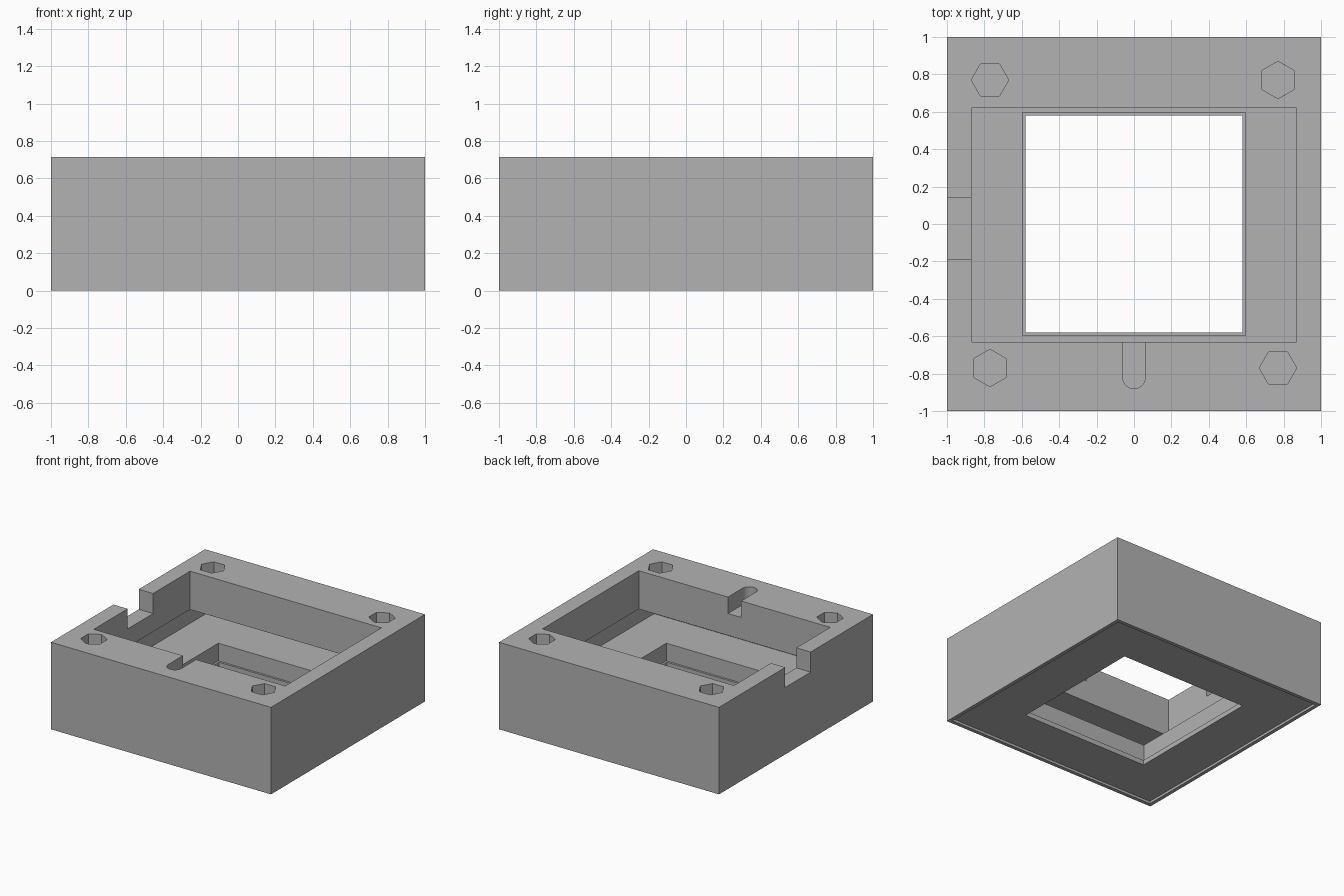
import bpy
import bmesh
from math import cos, sin, pi

cube = bpy.data.objects.get("Cube")
if cube:
    bpy.data.objects.remove(cube, do_unlink=True)

grey = bpy.data.materials.new("plain grey")
grey.use_nodes = True
grey.diffuse_color = (0.45, 0.45, 0.45, 1)
grey.node_tree.nodes["Principled BSDF"].inputs["Base Color"].default_value = (0.45, 0.45, 0.45, 1)


def prism(name, outline, z0, z1):
    """Extrude a counter-clockwise outline from z0 to z1."""
    bm = bmesh.new()
    base = bm.faces.new([bm.verts.new((x, y, z0)) for x, y in outline])
    top = bmesh.ops.extrude_face_region(bm, geom=[base])["geom"]
    verts = [v for v in top if isinstance(v, bmesh.types.BMVert)]
    bmesh.ops.translate(bm, verts=verts, vec=(0, 0, z1 - z0))
    bmesh.ops.recalc_face_normals(bm, faces=bm.faces)
    mesh = bpy.data.meshes.new(name)
    bm.to_mesh(mesh)
    bm.free()
    mesh.materials.append(grey)
    obj = bpy.data.objects.new(name, mesh)
    bpy.context.collection.objects.link(obj)
    return obj


def rect(x0, x1, y0, y1):
    return [(x0, y0), (x1, y0), (x1, y1), (x0, y1)]


def arc(cx, cy, r, start, end, steps):
    angles = [start + (end - start) * i / steps for i in range(steps + 1)]
    return [(cx + r * cos(a), cy + r * sin(a)) for a in angles]


def cut(obj, cutters):
    """Subtract each cutter and remove it."""
    bpy.context.view_layer.objects.active = obj
    for cutter in cutters:
        mod = obj.modifiers.new("cut", 'BOOLEAN')
        mod.operation = 'DIFFERENCE'
        mod.solver = 'EXACT'
        mod.object = cutter
        bpy.ops.object.modifier_apply(modifier=mod.name)
        bpy.data.objects.remove(cutter, do_unlink=True)


HEIGHT = 0.715
LID_UNDERSIDE = 0.40
INNER = 0.97
ABOVE = HEIGHT + 0.1

# Housing: thin outer walls with a thick top
housing = prism("housing", rect(-1, 1, -1, 1), 0, HEIGHT)
cutters = [
    prism("cavity", rect(-INNER, INNER, -INNER, INNER), -0.1, LID_UNDERSIDE),
    prism("window", rect(-0.87, 0.87, -0.63, 0.62), 0.3, ABOVE),
    # Cable notch through the right wall
    prism("notch", rect(-1.1, -0.8, -0.19, 0.14), 0.55, ABOVE),
    # Round-ended slot towards the front
    prism("slot", [(0.06, -0.55), (-0.06, -0.55)]
          + arc(0, -0.82, 0.06, pi, 2 * pi, 16), 0.58, ABOVE),
]
# Hexagonal nut pockets, each turned a quarter from the last
for i, (sx, sy) in enumerate([(1, 1), (-1, 1), (-1, -1), (1, -1)]):
    turn = pi / 2 * (i + 1)
    hexagon = arc(sx * 0.77, sy * 0.77, 0.1, turn, turn + 2 * pi, 6)[:-1]
    cutters.append(prism("nut_pocket", hexagon, 0.48, ABOVE))
cut(housing, cutters)

# Base plate set slightly into the housing, with a stepped opening
base_plate = prism("base_plate", rect(-INNER, INNER, -INNER, INNER), 0.02, 0.205)
cut(base_plate, [
    prism("opening", rect(-0.58, 0.58, -0.58, 0.58), -0.1, 0.3),
    prism("ledge", rect(-0.597, 0.597, -0.597, 0.597), 0.06, 0.3),
])
